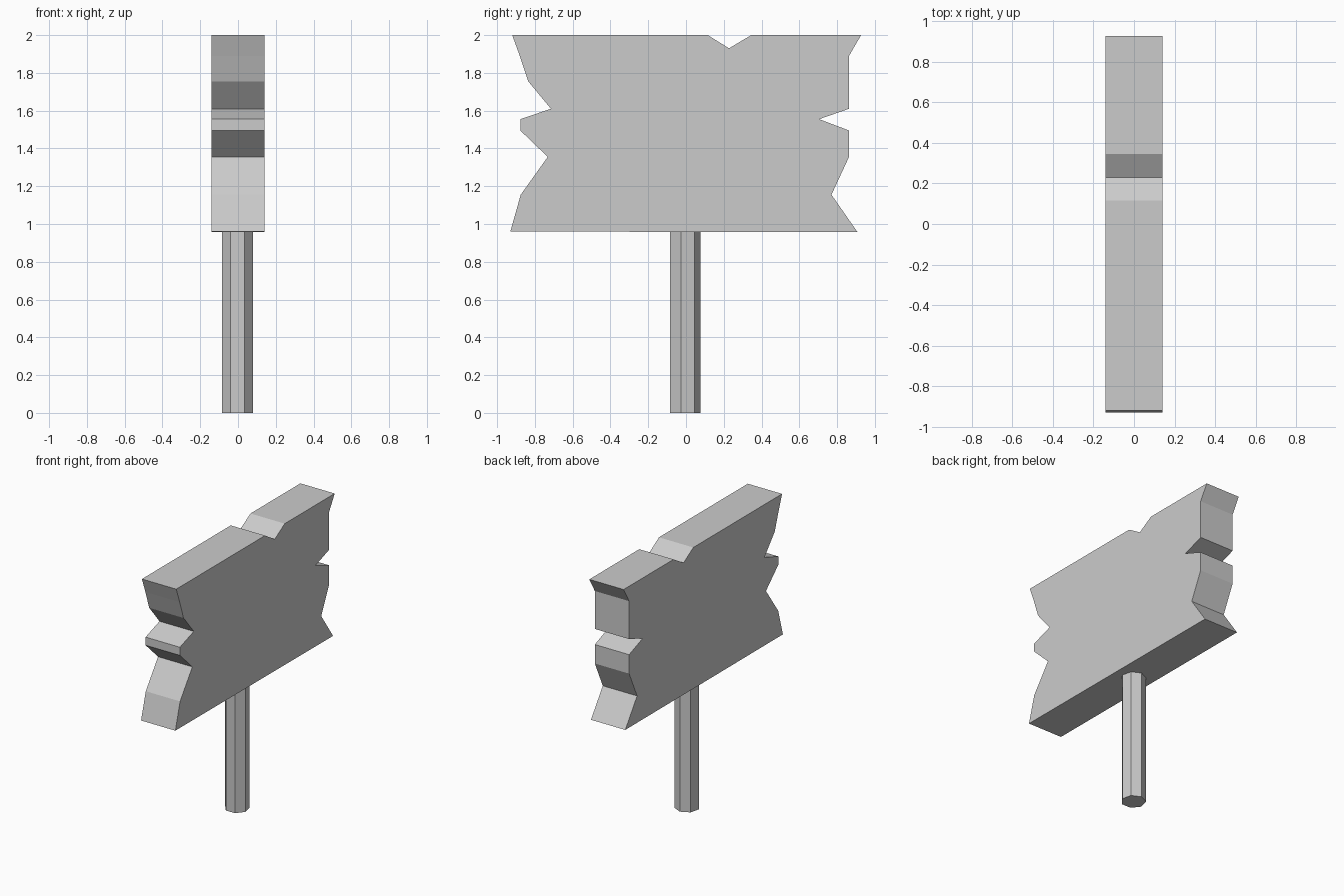
import bpy, bmesh
from math import sin, cos, pi
from mathutils import Vector

if "Cube" in bpy.data.objects:
    bpy.data.objects.remove(bpy.data.objects["Cube"])


def prism(name, base, offset):
    """Extrude a flat outline along an offset into a closed solid."""
    bm = bmesh.new()
    face = bm.faces.new([bm.verts.new(p) for p in base])
    res = bmesh.ops.extrude_face_region(bm, geom=[face], use_keep_orig=True)
    top = [g for g in res["geom"] if isinstance(g, bmesh.types.BMVert)]
    bmesh.ops.translate(bm, verts=top, vec=Vector(offset))
    bmesh.ops.recalc_face_normals(bm, faces=bm.faces[:])
    mesh = bpy.data.meshes.new(name)
    bm.to_mesh(mesh)
    bm.free()
    obj = bpy.data.objects.new(name, mesh)
    bpy.context.collection.objects.link(obj)
    return obj


# Splintered sign board: (y, z) outline, swept through its thickness
HALF_THICK = 0.14
left_edge = [(-0.92, 2.0), (-0.88, 1.89), (-0.835, 1.755), (-0.715, 1.61),
             (-0.877, 1.555), (-0.877, 1.495), (-0.732, 1.355),
             (-0.875, 1.155), (-0.93, 0.96)]
right_edge = [(0.908, 0.957), (0.77, 1.155), (0.863, 1.355), (0.863, 1.495),
              (0.705, 1.555), (0.863, 1.61), (0.863, 1.89), (0.927, 2.0)]
top_notch = [(0.345, 2.0), (0.228, 1.93), (0.115, 2.0)]
outline = left_edge + right_edge + top_notch
prism("sign_board", [(-HALF_THICK, y, z) for y, z in outline],
      (2 * HALF_THICK, 0, 0))

# Seven-sided post, set slightly into the board
SIDES, RADIUS = 7, 0.085
ring = [(-0.003 + RADIUS * sin(2 * pi * i / SIDES),
         -0.008 + RADIUS * cos(2 * pi * i / SIDES), 0) for i in range(SIDES)]
prism("post", ring, (0, 0, 1.0))
